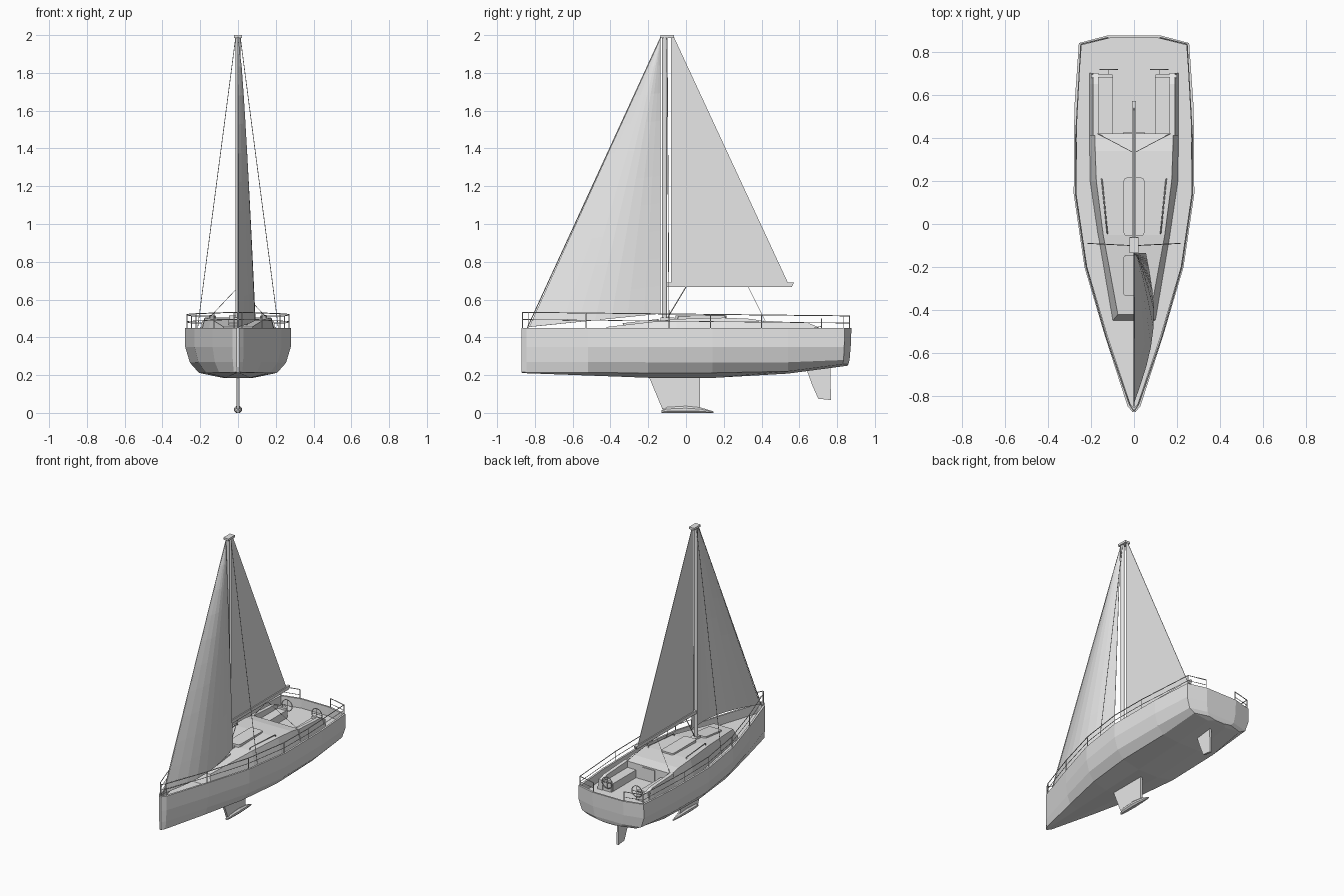
import bpy, bmesh, math
from mathutils import Matrix

cube = bpy.data.objects.get("Cube")
if cube:
    bpy.data.objects.remove(cube)

grey = bpy.data.materials.new("light_grey")
grey.use_nodes = True
grey.diffuse_color = (0.8, 0.8, 0.8, 1)
grey.node_tree.nodes["Principled BSDF"].inputs["Base Color"].default_value = (0.8, 0.8, 0.8, 1)


def add_object(name, data):
    obj = bpy.data.objects.new(name, data)
    data.materials.append(grey)
    bpy.context.scene.collection.objects.link(obj)
    return obj


def finish(name, bm, fix_normals=True):
    if fix_normals:
        bmesh.ops.recalc_face_normals(bm, faces=bm.faces[:])
    mesh = bpy.data.meshes.new(name)
    bm.to_mesh(mesh)
    bm.free()
    return add_object(name, mesh)


def loft(name, stations):
    """Skin half sections (x >= 0) that are mirrored into closed rings."""
    bm = bmesh.new()
    rings = []
    for half in stations:
        ring = half + [(-x, y, z) for x, y, z in reversed(half)]
        rings.append([bm.verts.new(p) for p in ring])
    n = len(rings[0])
    for a, b in zip(rings, rings[1:]):
        for i in range(n):
            j = (i + 1) % n
            bm.faces.new((a[i], a[j], b[j], b[i]))
    for ring in (rings[0], rings[-1]):
        for i in range(n // 2 - 1):
            bm.faces.new((ring[i], ring[i + 1], ring[n - 2 - i], ring[n - 1 - i]))
    return finish(name, bm)


def slab(name, outline, half):
    """Side outline (y, z) given a thickness across x."""
    bm = bmesh.new()
    sides = [[bm.verts.new((x, y, z)) for y, z in outline] for x in (-half, half)]
    for s in sides:
        bm.faces.new(s)
    for i in range(len(outline)):
        j = (i + 1) % len(outline)
        bm.faces.new((sides[0][i], sides[0][j], sides[1][j], sides[1][i]))
    return finish(name, bm)


def box(name, low, high, corner=0, tilt=0):
    bm = bmesh.new()
    bmesh.ops.create_cube(bm, size=1)
    bm.transform(Matrix.Diagonal([h - l for l, h in zip(low, high)] + [1]))
    if corner:
        upright = [e for e in bm.edges if abs(e.verts[0].co.z - e.verts[1].co.z) > 0.001]
        bmesh.ops.bevel(bm, geom=upright, offset=corner, segments=3, affect='EDGES', profile=0.5)
    obj = finish(name, bm)
    obj.location = [(l + h) / 2 for l, h in zip(low, high)]
    obj.rotation_euler.x = tilt
    return obj


def wires(name, paths, radius, closed=False):
    curve = bpy.data.curves.new(name, 'CURVE')
    curve.dimensions = '3D'
    curve.bevel_depth = radius
    curve.bevel_resolution = 1
    curve.use_fill_caps = True
    for path in paths:
        sp = curve.splines.new('POLY')
        sp.points.add(len(path) - 1)
        for point, co in zip(sp.points, path):
            point.co = (*co, 1)
        sp.use_cyclic_u = closed
    return add_object(name, curve)


# Hull with bulwark and sunken deck
SHEER, DECK = 0.45, 0.385


def hull_section(y, w, mid_z, chine_z, keel_z, inner_y=None, rake=0.0):
    inner_y = y if inner_y is None else inner_y
    inner = max(w - 0.013, 0.002)
    return [(w * 0.28, y - rake, keel_z), (w * 0.74, y - rake * 0.8, chine_z),
            (w * 0.91, y - rake * 0.5, mid_z), (w, y - rake * 0.2, 0.35),
            (w, y, SHEER), (inner, inner_y, SHEER), (inner, inner_y, DECK)]


loft("hull", [
    hull_section(-0.872, 0.008, 0.27, 0.216, 0.213, -0.85),
    hull_section(-0.845, 0.03, 0.27, 0.215, 0.21, -0.835),
    hull_section(-0.52, 0.135, 0.27, 0.213, 0.198),
    hull_section(-0.2, 0.23, 0.268, 0.212, 0.186),
    hull_section(0.14, 0.28, 0.266, 0.212, 0.185),
    hull_section(0.54, 0.277, 0.268, 0.22, 0.208),
    hull_section(0.84, 0.256, 0.28, 0.258, 0.246, 0.83, 0.012),
    hull_section(0.876, 0.12, 0.28, 0.258, 0.25, 0.864, 0.02),
])

# Keel, ballast bulb and rudder
slab("keel_fin", [(-0.2, 0.2), (0.075, 0.2), (0.075, 0.02), (-0.125, 0.02)], 0.008)
loft("keel_bulb", [[(r * 0.5, y, 0.0), (r, y, h * 0.3), (r, y, h * 0.7), (r * 0.5, y, h)]
                   for y, r, h in ((-0.13, 0.006, 0.014), (-0.1, 0.017, 0.03), (0, 0.021, 0.036),
                                   (0.08, 0.015, 0.028), (0.145, 0.004, 0.008))])
slab("rudder", [(0.64, 0.225), (0.765, 0.24), (0.767, 0.068), (0.7, 0.075), (0.667, 0.15)], 0.007)

# Cabin trunk
loft("cabin", [[(wb, yb, DECK - 0.005), (wt, yt, z)] for wb, yb, wt, yt, z in (
    (0.1, -0.45, 0.075, -0.42, 0.455), (0.168, -0.05, 0.143, -0.05, 0.497),
    (0.205, 0.2, 0.175, 0.2, 0.504), (0.207, 0.34, 0.18, 0.34, 0.498),
    (0.208, 0.42, 0.182, 0.42, 0.485))])
box("main_hatch", (-0.048, -0.055, 0.49), (0.048, 0.215, 0.515), 0.015)
box("fore_hatch", (-0.05, -0.335, 0.472), (0.05, -0.145, 0.486), 0.015, 0.116)
box("mast_step", (-0.02, -0.135, 0.485), (0.02, -0.06, 0.505))
box("companionway_door", (-0.05, 0.415, 0.4), (0.05, 0.425, 0.475))

# Cockpit fittings on both sides
for side, label in ((1, "left"), (-1, "right")):
    def sbox(name, x0, x1, y0, y1, z0, z1):
        xs = sorted((side * x0, side * x1))
        return box(label + "_" + name, (xs[0], y0, z0), (xs[1], y1, z1))

    bm = bmesh.new()
    ends = [[bm.verts.new((side * x, y, z)) for x, z in (
        (0.165, DECK - 0.005), (0.165, top), (0.19, top), (0.208, DECK - 0.005))]
        for y, top in ((0.41, 0.488), (0.65, 0.475), (0.7, 0.455))]
    for a, b in zip(ends, ends[1:]):
        for i in range(4):
            bm.faces.new((a[i], a[i - 1], b[i - 1], b[i]))
    bm.faces.new(ends[0])
    bm.faces.new(ends[-1])
    finish(label + "_coaming", bm)
    sbox("bench", 0.098, 0.17, 0.42, 0.68, DECK - 0.005, 0.44)
    sbox("helm_mount", 0.1, 0.2, 0.678, 0.695, DECK - 0.005, 0.455)

    # Steering wheel
    cx, cy, cz, r = side * 0.117, 0.717, 0.458, 0.04
    rim = [(cx + r * math.cos(k * math.tau / 16), cy, cz + r * math.sin(k * math.tau / 16))
           for k in range(16)]
    wires(label + "_wheel_rim", [rim], 0.003, True)
    wires(label + "_wheel_spokes", [[rim[k], rim[k + 8]] for k in (0, 4)]
          + [[(cx, 0.68, 0.45), (cx, cy, cz)]], 0.002)

    # Grab rail on the cabin roof
    wires(label + "_grab_rail", [[(side * 0.123, -0.045, 0.495), (side * 0.124, -0.04, 0.513),
                                  (side * 0.149, 0.205, 0.516), (side * 0.15, 0.21, 0.5)]], 0.003)

    # Guard rail and stanchions
    plan = [(0.003, -0.866), (0.022, -0.835), (0.127, -0.53), (0.222, -0.2),
            (0.27, 0.13), (0.271, 0.4), (0.247, 0.835), (0.12, 0.866)]
    top = [(side * x, y, 0.523 - 0.011 * y) for x, y in plan]
    low = [(x, y, z - 0.038) for x, y, z in top]
    wires(label + "_upper_rail", [top], 0.0028)
    wires(label + "_lower_rail", [low], 0.002)
    wires(label + "_stanchions", [[(x, y, SHEER - 0.01), (x, y, z)] for x, y, z in top], 0.0028)

    # Shroud and mainsheet
    wires(label + "_shroud", [[(side * 0.215, -0.09, 0.44), (side * 0.012, -0.1, 1.99)]], 0.002)
    wires(label + "_sheet", [[(side * 0.17, 0.42, 0.485), (0, 0.33, 0.665)]], 0.0015)

# Mast, masthead and boom
bm = bmesh.new()
bmesh.ops.create_cone(bm, cap_ends=True, segments=12, radius1=0.013, radius2=0.013, depth=1.5)
finish("mast", bm).location = (0, -0.113, 1.245)
box("masthead", (-0.02, -0.135, 1.985), (0.02, -0.063, 2.0))
slab("boom", [(-0.11, 0.667), (0.56, 0.667), (0.572, 0.69), (-0.11, 0.69)], 0.009)
wires("vang", [[(0, -0.1, 0.5), (0, 0.0, 0.667)]], 0.003)
wires("forestay", [[(0, -0.845, 0.44), (0, -0.133, 1.99)]], 0.003)

# Mainsail
slab("mainsail", [(-0.08, 0.688), (0.54, 0.688), (-0.064, 1.99), (-0.08, 1.99)], 0.0015)

# Bellied headsail
ROWS, COLS = 10, 8
bm = bmesh.new()
grid = []
for i in range(ROWS + 1):
    t = i / ROWS
    row = []
    for j in range(COLS + 1):
        s = j / COLS
        y = -0.83 + 0.695 * (t + (1 - t) * s)
        z = 0.455 + 1.53 * t + 0.07 * s * (1 - t)
        x = 0.055 * s * (1 - t) + 0.062 * (1 - t) ** 0.6 * math.sin(math.pi * s)
        row.append(bm.verts.new((x, y, z)))
    grid.append(row)
for a, b in zip(grid, grid[1:]):
    for j in range(COLS):
        bm.faces.new((a[j], a[j + 1], b[j + 1], b[j]))
bmesh.ops.remove_doubles(bm, verts=bm.verts[:], dist=0.0005)
jib = finish("headsail", bm)
thick = jib.modifiers.new("cloth", 'SOLIDIFY')
thick.thickness = 0.002
thick.offset = 0
